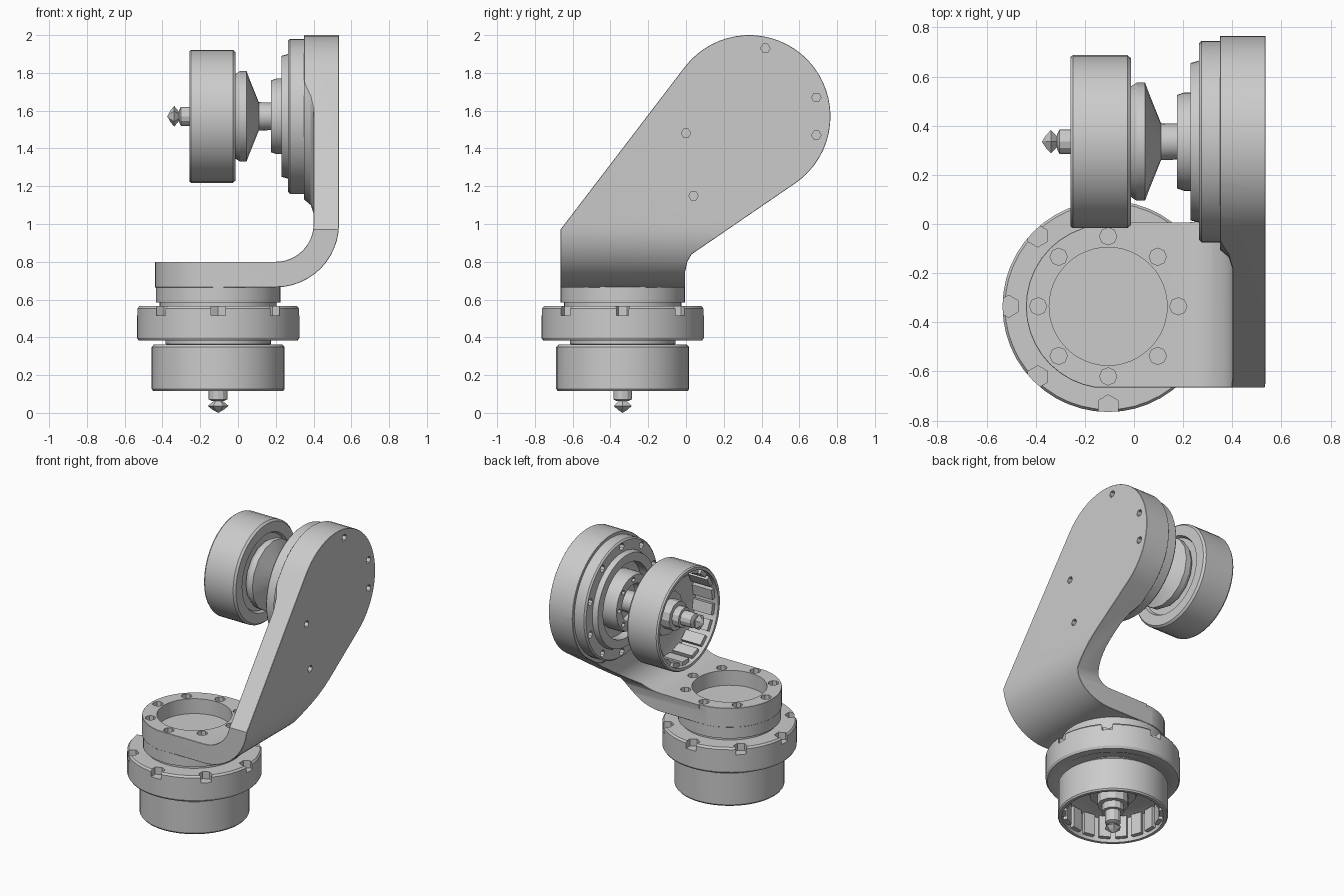
import bpy, bmesh
from math import cos, sin, pi, radians, atan2, acos, hypot
from mathutils import Matrix, Vector

if "Cube" in bpy.data.objects:
    bpy.data.objects.remove(bpy.data.objects["Cube"])

metal = bpy.data.materials.new("grey metal")
metal.use_nodes = True
GREY = (0.6, 0.6, 0.6, 1)
metal.diffuse_color = GREY
metal.node_tree.nodes["Principled BSDF"].inputs["Base Color"].default_value = GREY

# Joint axes: the base joint is upright, the arm joint runs along x
BASE = Matrix.Translation((-0.105, -0.335, 0))
DOWN = Matrix.Rotation(pi, 4, 'X')
SIDE = Matrix.Rotation(-pi / 2, 4, 'Y')          # local z points to -x
ARM_Y, ARM_Z, ARM_R = 0.335, 1.57, 0.43


def base(z):
    return BASE @ Matrix.Translation((0, 0, z))


def arm(x):
    return Matrix.Translation((x, ARM_Y, ARM_Z)) @ SIDE


def finish(name, bm, matrix=Matrix()):
    bmesh.ops.transform(bm, matrix=matrix, verts=bm.verts)
    bmesh.ops.recalc_face_normals(bm, faces=bm.faces)
    mesh = bpy.data.meshes.new(name)
    bm.to_mesh(mesh)
    bm.free()
    mesh.materials.append(metal)
    obj = bpy.data.objects.new(name, mesh)
    bpy.context.collection.objects.link(obj)
    return obj


def lathe(name, profile, matrix, sides=48):
    """Spin (radius, height) points about local z."""
    bm = bmesh.new()
    verts = [bm.verts.new((r, 0, h)) for r, h in profile]
    edges = [bm.edges.new(p) for p in zip(verts, verts[1:])]
    bmesh.ops.spin(bm, geom=verts + edges, cent=(0, 0, 0), axis=(0, 0, 1),
                   angle=2 * pi, steps=sides)
    bmesh.ops.remove_doubles(bm, verts=bm.verts, dist=1e-4)
    return finish(name, bm, matrix)


def prism(name, points, depth):
    """Extrude a closed 3D outline along the depth vector."""
    bm = bmesh.new()
    face = bm.faces.new([bm.verts.new(p) for p in points])
    new = bmesh.ops.extrude_face_region(bm, geom=[face])["geom"]
    bmesh.ops.translate(bm, vec=Vector(depth),
                        verts=[v for v in new if isinstance(v, bmesh.types.BMVert)])
    return finish(name, bm)


def ring_of_rods(radius, r, depth, matrix, count, sides=8):
    """Circle of short rods, used for drilling holes."""
    bm = bmesh.new()
    for i in range(count):
        a = 2 * pi * i / count
        bmesh.ops.create_cone(bm, cap_ends=True, segments=sides, radius1=r, radius2=r,
                              depth=depth,
                              matrix=Matrix.Translation((radius * cos(a), radius * sin(a), 0)))
    return finish("drill", bm, matrix)


def activate(obj):
    bpy.ops.object.select_all(action='DESELECT')
    obj.select_set(True)
    bpy.context.view_layer.objects.active = obj


def cut(obj, tool, operation='DIFFERENCE'):
    mod = obj.modifiers.new("cut", 'BOOLEAN')
    mod.object, mod.operation, mod.solver = tool, operation, 'EXACT'
    activate(obj)
    bpy.ops.object.modifier_apply(modifier=mod.name)
    bpy.data.objects.remove(tool)


def arc(cx, cy, r, start, end, steps):
    return [(cx + r * cos(start + (end - start) * i / steps),
             cy + r * sin(start + (end - start) * i / steps)) for i in range(steps + 1)]


def tangent(p, side):
    """Angle on the arm's round end where a line from p touches it."""
    dy, dz = p[0] - ARM_Y, p[1] - ARM_Z
    return atan2(dz, dy) + side * acos(ARM_R / hypot(dy, dz))


# Bent bracket: L-shaped section with a flared boss, trimmed by two outlines
section = ([(-0.5, 0.665)] + arc(0.2, 1.0, 0.335, -pi / 2, 0, 12) + [(0.535, 2.1), (0.4, 2.1)]
           + arc(0.2, 1.0, 0.2, 0, -pi / 2, 12) + [(-0.5, 0.8)])
bracket = prism("bent_bracket", [(x, -0.9, z) for x, z in section], (0, 1.8, 0))
cut(bracket, lathe("boss", [(0, 0), (0.53, 0), (0.53, 0.02), (0.47, 0.04), (0.44, 0.075),
                            (0, 0.075)], arm(0.425)), 'UNION')

back, front = (0.03, 0.84), (-0.665, 0.97)
side_outline = ([(-0.665, 0.5), front]
                + arc(ARM_Y, ARM_Z, ARM_R, tangent(front, -1) + 2 * pi, tangent(back, 1), 32)
                + [back, (0.007, 0.8), (-0.004, 0.75), (-0.004, 0.5)])
cut(bracket, prism("trim", [(-1, y, z) for y, z in side_outline], (2, 0, 0)), 'INTERSECT')

top_outline = arc(-0.105, -0.335, 0.335, pi / 2, 3 * pi / 2, 20) + [
    (-0.105, -0.8), (1, -0.8), (1, 1), (-0.105, 1)]
cut(bracket, prism("trim", [(x, y, 0) for x, y in top_outline], (0, 0, 3)), 'INTERSECT')

# Soft outer edges
bevel = bracket.modifiers.new("soft edges", 'BEVEL')
bevel.width, bevel.segments, bevel.angle_limit = 0.012, 1, radians(50)
activate(bracket)
bpy.ops.object.modifier_apply(modifier=bevel.name)

# Round well and screw holes in the bracket
cut(bracket, lathe("drill", [(0, 0), (0.24, 0), (0.24, 0.4), (0, 0.4)], base(0.6)))
cut(bracket, ring_of_rods(0.285, 0.035, 0.16, base(0.8), 8))
for y, z in [(0.42, 1.93), (0.69, 1.67), (0.69, 1.47), (0.0, 1.48), (0.04, 1.15)]:
    hole = Matrix.Translation((0.535, y, z)) @ SIDE
    cut(bracket, ring_of_rods(0, 0.025, 0.08, hole, 1, 6))

# Stator with stepped rings and screw holes
stator = lathe("arm_stator", [(0, 0), (0.41, 0), (0.41, 0.08), (0.4, 0.09), (0.33, 0.09),
                              (0.32, 0.125), (0.26, 0.125), (0.26, 0.06), (0.2, 0.06),
                              (0.2, 0.15), (0.19, 0.18), (0.13, 0.18), (0.13, 0.1),
                              (0, 0.1)], arm(0.355))
cut(stator, ring_of_rods(0.37, 0.024, 0.1, arm(0.265), 10))
cut(stator, ring_of_rods(0.16, 0.018, 0.06, arm(0.175), 8, 6))

# Arm shaft and flange
lathe("arm_shaft", [(0, 0), (0.07, 0), (0.075, 0.17), (0.1, 0.18), (0.2, 0.22),
                    (0.24, 0.235), (0.24, 0.27), (0.22, 0.3), (0, 0.3)], arm(0.28), 16)

# Base pedestal, neck and joint ring
lathe("base_pedestal", [(0, 0), (0.31, 0), (0.31, 0.035), (0.33, 0.035), (0.33, 0.13),
                        (0.32, 0.145), (0, 0.145)], base(0.55))
ring = lathe("base_joint_ring", [(0, 0.02), (0.33, 0.02), (0.37, 0.0), (0.42, 0), (0.43, 0.015),
                                 (0.43, 0.17), (0.42, 0.183), (0, 0.183)], base(0.382))
cut(ring, ring_of_rods(0.405, 0.045, 0.1, base(0.565), 8, 6))
lathe("base_flange", [(0, 0), (0.24, 0), (0.28, 0.025), (0.28, 0.08), (0, 0.08)], base(0.34))

# Open rotor bells with magnets and a hub screw, one per joint
for label, place in (("base", base(0.362) @ DOWN), ("arm", arm(-0.013))):
    lathe(label + "_rotor_bell", [(0, 0.02), (0.26, 0.02), (0.27, 0), (0.34, 0), (0.352, 0.014),
                                  (0.352, 0.235), (0.345, 0.245), (0.325, 0.245),
                                  (0.325, 0.07), (0.25, 0.05), (0, 0.05)], place, 40)
    lathe(label + "_hub", [(0, 0.04), (0.16, 0.04), (0.15, 0.09), (0.1, 0.09), (0.1, 0.16),
                           (0.07, 0.16), (0.07, 0.21), (0.05, 0.21), (0.05, 0.29),
                           (0.03, 0.3), (0, 0.3)], place, 12)
    lathe(label + "_hub_screw", [(0, 0.29), (0.025, 0.3), (0.055, 0.325), (0.03, 0.345),
                                 (0, 0.362)], place, 6)
    bm = bmesh.new()
    for i in range(18):
        bmesh.ops.create_cube(bm, size=1, matrix=Matrix.Rotation(2 * pi * i / 18, 4, 'Z')
                              @ Matrix.Translation((0.31, 0, 0.145))
                              @ Matrix.Diagonal((0.03, 0.075, 0.15, 1)))
    finish(label + "_magnets", bm, place)

# Smooth round walls, keep edges crisp
for obj in list(bpy.context.scene.objects):
    if obj.type == 'MESH' and "magnets" not in obj.name and "screw" not in obj.name:
        activate(obj)
        bpy.ops.object.shade_smooth_by_angle(angle=radians(28))
